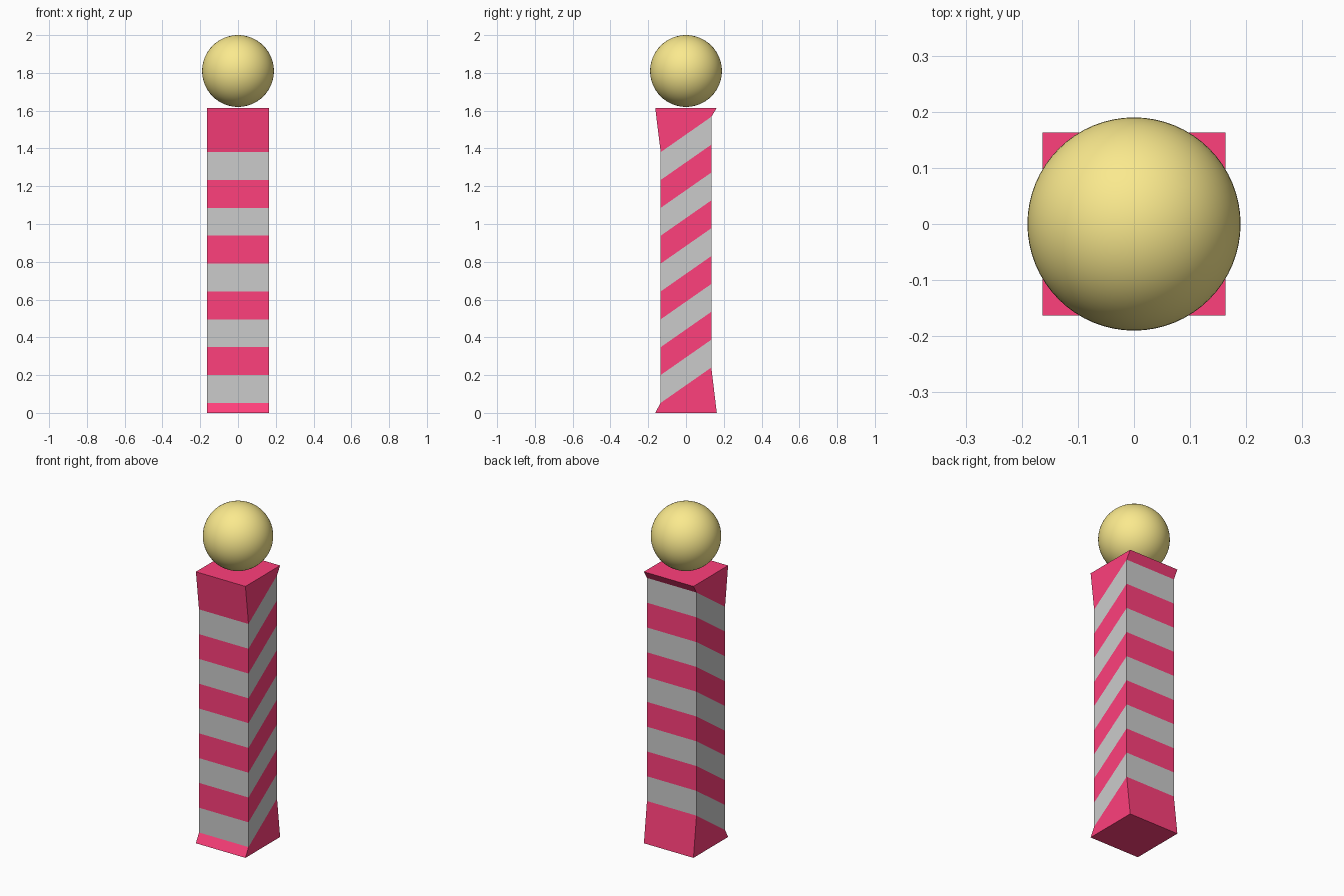
import bpy, bmesh

if "Cube" in bpy.data.objects:
    bpy.data.objects.remove(bpy.data.objects["Cube"])

def material(name, color):
    m = bpy.data.materials.new(name)
    m.diffuse_color = color
    m.use_nodes = True
    m.node_tree.nodes["Principled BSDF"].inputs["Base Color"].default_value = m.diffuse_color
    return m

red = material("red", (1.0, 0.05, 0.2, 1))
gold = material("gold", (0.96, 0.82, 0.27, 1))

HALF_X, FLARE_Y, SHAFT_Y = 0.163, 0.163, 0.134
TOP, STEP, BANDS = 1.615, 0.1475, 9

# Post cross-sections: (half depth, front z, back z), sloped along the shaft
levels = [(FLARE_Y, 0, 0)]
levels += [(SHAFT_Y, 0.053 + i * STEP, 0.24 + i * STEP) for i in range(BANDS + 1)]
levels += [(FLARE_Y, TOP, TOP)]

def stripes(name, parity, mat=None):
    """Every second segment of the post, with end caps on the outer ends."""
    bm = bmesh.new()
    for i in range(parity, len(levels) - 1, 2):
        rings = []
        for d, zf, zb in levels[i:i + 2]:
            rings.append([bm.verts.new(c) for c in (
                (-HALF_X, -d, zf), (HALF_X, -d, zf), (HALF_X, d, zb), (-HALF_X, d, zb))])
        lo, hi = rings
        for k in range(4):
            n = (k + 1) % 4
            bm.faces.new((lo[k], lo[n], hi[n], hi[k]))
        if i == 0:
            bm.faces.new(lo[::-1])
        if i == len(levels) - 2:
            bm.faces.new(hi)
    mesh = bpy.data.meshes.new(name)
    bm.to_mesh(mesh)
    bm.free()
    obj = bpy.data.objects.new(name, mesh)
    bpy.context.collection.objects.link(obj)
    if mat:
        mesh.materials.append(mat)
    return obj

# Striped post: red stripes with flared ends, grey stripes between
stripes("red_stripes", 0, red)
stripes("grey_stripes", 1)

# Ball finial
bpy.ops.mesh.primitive_uv_sphere_add(segments=64, ring_count=32, radius=0.19,
                                     location=(0, 0, 1.81))
ball = bpy.context.object
ball.name = "ball_finial"
ball.data.materials.append(gold)
bpy.ops.object.shade_smooth()
